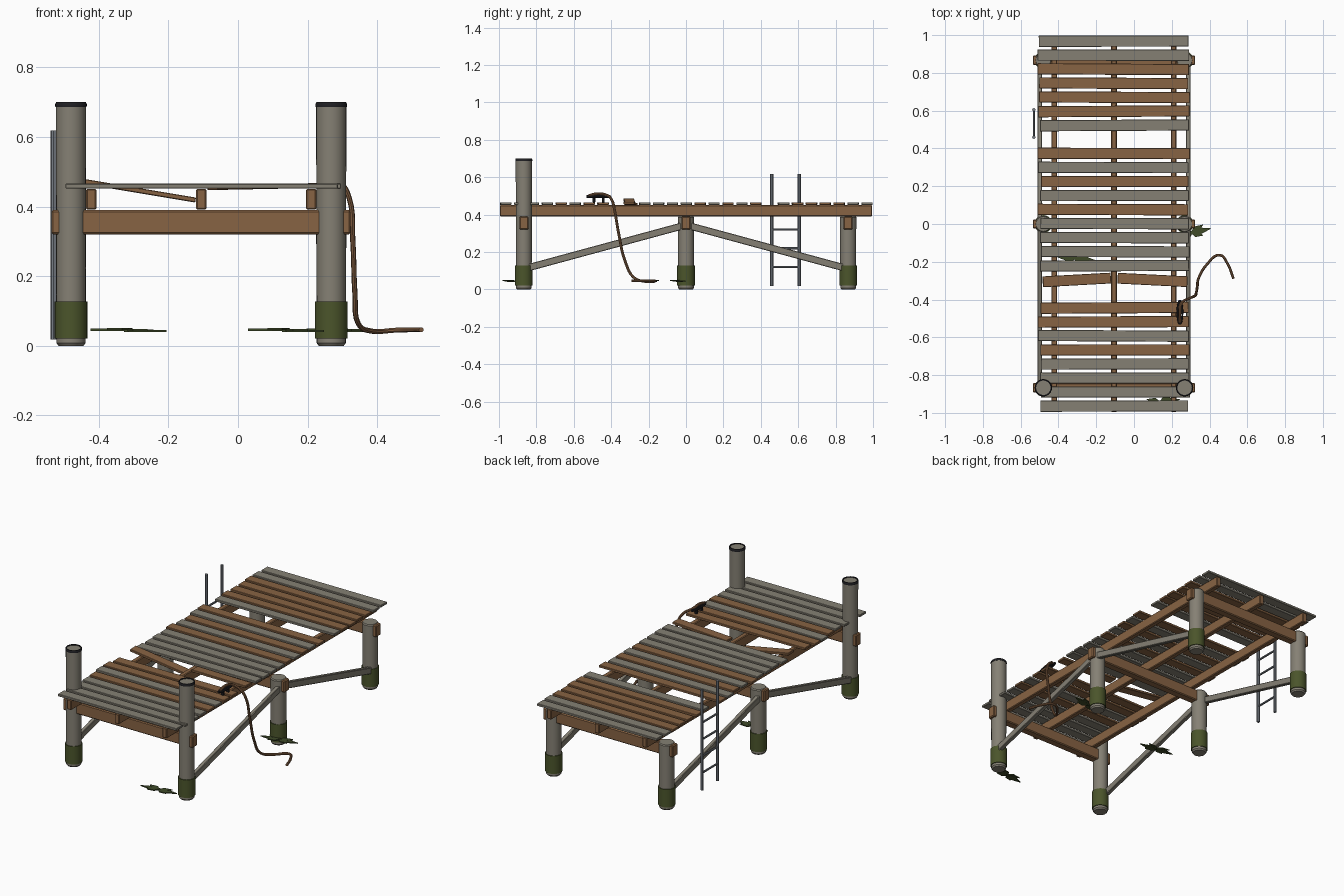
import bpy, bmesh, math, random
from mathutils import Vector, Matrix

if "Cube" in bpy.data.objects:
    bpy.data.objects.remove(bpy.data.objects["Cube"])

random.seed(7)

def mat(name, rgb):
    m = bpy.data.materials.new(name)
    m.diffuse_color = (*rgb, 1)
    m.use_nodes = True
    m.node_tree.nodes["Principled BSDF"].inputs["Base Color"].default_value = m.diffuse_color
    return m

BROWN = mat("brown wood", (0.245, 0.125, 0.056))
GREY = mat("weathered grey wood", (0.235, 0.217, 0.175))
MOSS = mat("moss green", (0.07, 0.09, 0.024))
WEED = mat("dark weed green", (0.05, 0.07, 0.022))
STEEL = mat("ladder steel", (0.19, 0.21, 0.24))
IRON = mat("black iron", (0.014, 0.014, 0.017))
ROPE = mat("rope brown", (0.23, 0.115, 0.055))

def add(name, bm, material, smooth=False):
    bmesh.ops.recalc_face_normals(bm, faces=bm.faces)
    me = bpy.data.meshes.new(name)
    bm.to_mesh(me)
    bm.free()
    me.materials.append(material)
    ob = bpy.data.objects.new(name, me)
    bpy.context.collection.objects.link(ob)
    if smooth:
        bpy.ops.object.select_all(action='DESELECT')
        bpy.context.view_layer.objects.active = ob
        ob.select_set(True)
        bpy.ops.object.shade_smooth_by_angle(angle=math.radians(35))
    return ob

def box(name, center, size, material, rot=None, bevel=0.003):
    bm = bmesh.new()
    bmesh.ops.create_cube(bm, size=1)
    bmesh.ops.scale(bm, vec=size, verts=bm.verts)
    if bevel:
        bmesh.ops.bevel(bm, geom=bm.edges[:], offset=bevel, segments=1, affect='EDGES')
    m = Matrix.Translation(center) @ (rot.to_4x4() if rot else Matrix())
    bmesh.ops.transform(bm, matrix=m, verts=bm.verts)
    return add(name, bm, material)

def lathe(name, x, y, profile, material, sides=24, closed=False):
    """Turn (radius, z) points about a vertical axis; caps ends unless closed."""
    bm = bmesh.new()
    rings = [[bm.verts.new((x + r * math.cos(2 * math.pi * i / sides),
                            y + r * math.sin(2 * math.pi * i / sides), z))
              for i in range(sides)] for r, z in profile]
    pairs = list(zip(rings, rings[1:]))
    if closed:
        pairs.append((rings[-1], rings[0]))
    else:
        bm.faces.new(rings[0])
        bm.faces.new(rings[-1])
    for a, b in pairs:
        for i in range(sides):
            j = (i + 1) % sides
            bm.faces.new((a[i], a[j], b[j], b[i]))
    return add(name, bm, material, True)

def tube(name, pts, radius, material, cyclic=False, smooth_path=True):
    cu = bpy.data.curves.new(name, 'CURVE')
    cu.dimensions = '3D'
    cu.bevel_depth = radius
    cu.bevel_resolution = 2
    cu.use_fill_caps = True
    cu.resolution_u = 5
    if smooth_path:
        sp = cu.splines.new('BEZIER')
        sp.bezier_points.add(len(pts) - 1)
        for bp, p in zip(sp.bezier_points, pts):
            bp.co = p
            bp.handle_left_type = bp.handle_right_type = 'AUTO'
    else:
        sp = cu.splines.new('POLY')
        sp.points.add(len(pts) - 1)
        for q, p in zip(sp.points, pts):
            q.co = (*p, 1)
    sp.use_cyclic_u = cyclic
    cu.materials.append(material)
    ob = bpy.data.objects.new(name, cu)
    bpy.context.collection.objects.link(ob)
    bpy.ops.object.select_all(action='DESELECT')
    bpy.context.view_layer.objects.active = ob
    ob.select_set(True)
    bpy.ops.object.convert(target='MESH')
    bpy.ops.object.shade_smooth_by_angle(angle=math.radians(40))

# Piles with moss sleeves; the front pair rises above the deck with iron rings
PX = (-0.48, 0.268)
ROWS = (-0.867, 0.0, 0.867)
for row, y in zip(("front", "middle", "rear"), ROWS):
    for side, x in zip(("left", "right"), PX):
        top = 0.695 if row == "front" else 0.392
        lathe(f"{row}_{side}_pile", x, y,
              [(0.036, 0), (0.042, 0.008), (0.0435, top - 0.006), (0.039, top)], GREY)
        lathe(f"{row}_{side}_moss", x, y,
              [(0.042, 0.021), (0.047, 0.021), (0.047, 0.128), (0.042, 0.128)], MOSS, closed=True)
        if row == "front":
            lathe(f"{row}_{side}_iron_ring", x, y,
                  [(0.038, 0.686), (0.045, 0.686), (0.046, 0.693), (0.043, 0.70), (0.038, 0.70)],
                  IRON, closed=True)
    # Cross beam through each pair of piles
    box(f"{row}_cross_beam", (-0.106, y, 0.355), (0.86, 0.048, 0.07), BROWN, bevel=0.005)

# Long stringers under the planks
for i, x in enumerate((-0.422, -0.106, 0.21)):
    box(f"stringer_{i}", (x, 0, 0.421), (0.03, 1.99, 0.06), BROWN, bevel=0.004)

# Diagonal braces along both sides
for side, x in (("left", -0.498), ("right", 0.287)):
    for end, s in (("front", -1), ("rear", 1)):
        a, b = Vector((x, 0, 0.345)), Vector((x, s * 0.867, 0.11))
        d = b - a
        box(f"{side}_{end}_brace", (a + b) / 2, (0.024, d.length, 0.038), GREY,
            Matrix.Rotation(math.atan2(d.z, d.y) if s > 0 else math.atan2(-d.z, -d.y), 3, 'X'))

# Deck planks: one letter per slot from rear to front, '-' missing, 'X' broken
SLOTS = "GGBBBBG-BGBGBGGGGX-BBGBGGGG"
for i, c in enumerate(SLOTS):
    y = 0.968 - i * 0.0743
    if c in "GB":
        l = -0.498 + random.uniform(-0.014, 0.01)
        r = 0.292 + random.uniform(-0.006, 0.005)
        rot = Matrix.Rotation(random.uniform(-0.006, 0.006), 3, 'Z')
        box(f"plank_{i}", ((l + r) / 2, y, 0.459), (r - l, 0.059, 0.014),
            GREY if c == "G" else BROWN, rot, 0.002)
    elif c == "X":
        box("broken_plank_left", (-0.303, y - 0.001, 0.449), (0.365, 0.057, 0.014), BROWN,
            Matrix.Rotation(0.055, 3, 'Z') @ Matrix.Rotation(0.165, 3, 'Y'), 0.002)
        box("broken_plank_right", (0.098, y - 0.001, 0.458), (0.37, 0.057, 0.014), BROWN,
            Matrix.Rotation(-0.05, 3, 'Z') @ Matrix.Rotation(-0.02, 3, 'Y'), 0.002)

# Ladder on the left side
for i, y in enumerate((0.459, 0.605)):
    tube(f"ladder_rail_{i}", [(-0.53, y, 0.018), (-0.53, y, 0.618)], 0.009, STEEL, smooth_path=False)
for i in range(4):
    z = 0.12 + 0.1 * i
    tube(f"ladder_rung_{i}", [(-0.53, 0.459, z), (-0.53, 0.605, z)], 0.006, STEEL, smooth_path=False)

# Mooring cleat with rope trailing to the water
CX, CY = 0.243, -0.467
for i, s in enumerate((-1, 1)):
    box(f"cleat_foot_{i}", (CX, CY + s * 0.025, 0.478), (0.018, 0.014, 0.028), IRON)
tube("cleat_bar", [(CX, CY - 0.064, 0.497), (CX, CY + 0.064, 0.497)], 0.007, IRON, smooth_path=False)
tube("cleat_ring", [(CX + 0.013 * math.cos(t * math.pi / 8), CY + 0.06 * math.sin(t * math.pi / 8), 0.495)
                    for t in range(16)], 0.005, IRON, True)
tube("mooring_rope", [(CX, -0.52, 0.502), (CX, -0.47, 0.512), (0.25, -0.42, 0.502),
                      (0.29, -0.395, 0.475), (0.318, -0.383, 0.43), (0.33, -0.36, 0.3),
                      (0.336, -0.325, 0.15), (0.345, -0.28, 0.065), (0.385, -0.215, 0.042),
                      (0.455, -0.165, 0.045), (0.495, -0.21, 0.046), (0.527, -0.29, 0.046)],
     0.0075, ROPE)

# Floating weed: fans of thin pointed blades
def weed(name, cx, cy, turn):
    bm = bmesh.new()
    for k, (ang, ln) in enumerate(((0, .11), (.4, .075), (-.45, .065), (3.14, .11), (2.75, .075), (3.6, .065))):
        a = ang + turn
        d = Vector((math.cos(a), math.sin(a), 0))
        n = Vector((-d.y, d.x, 0))
        c = Vector((cx, cy, 0.040 + 0.001 * k))
        outline = [c - d * .012, c + d * ln * .4 - n * .018, c + d * ln, c + d * ln * .4 + n * .018]
        lo = [bm.verts.new(p) for p in outline]
        hi = [bm.verts.new(p + Vector((0, 0, .006))) for p in outline]
        bm.faces.new(lo)
        bm.faces.new(hi)
        for i in range(4):
            bm.faces.new((lo[i], lo[(i + 1) % 4], hi[(i + 1) % 4], hi[i]))
    add(name, bm, WEED)

weed("weed_front", 0.138, -0.945, 0.15)
weed("weed_right", 0.305, -0.045, 0.2)
weed("weed_left", -0.315, -0.18, -0.1)
